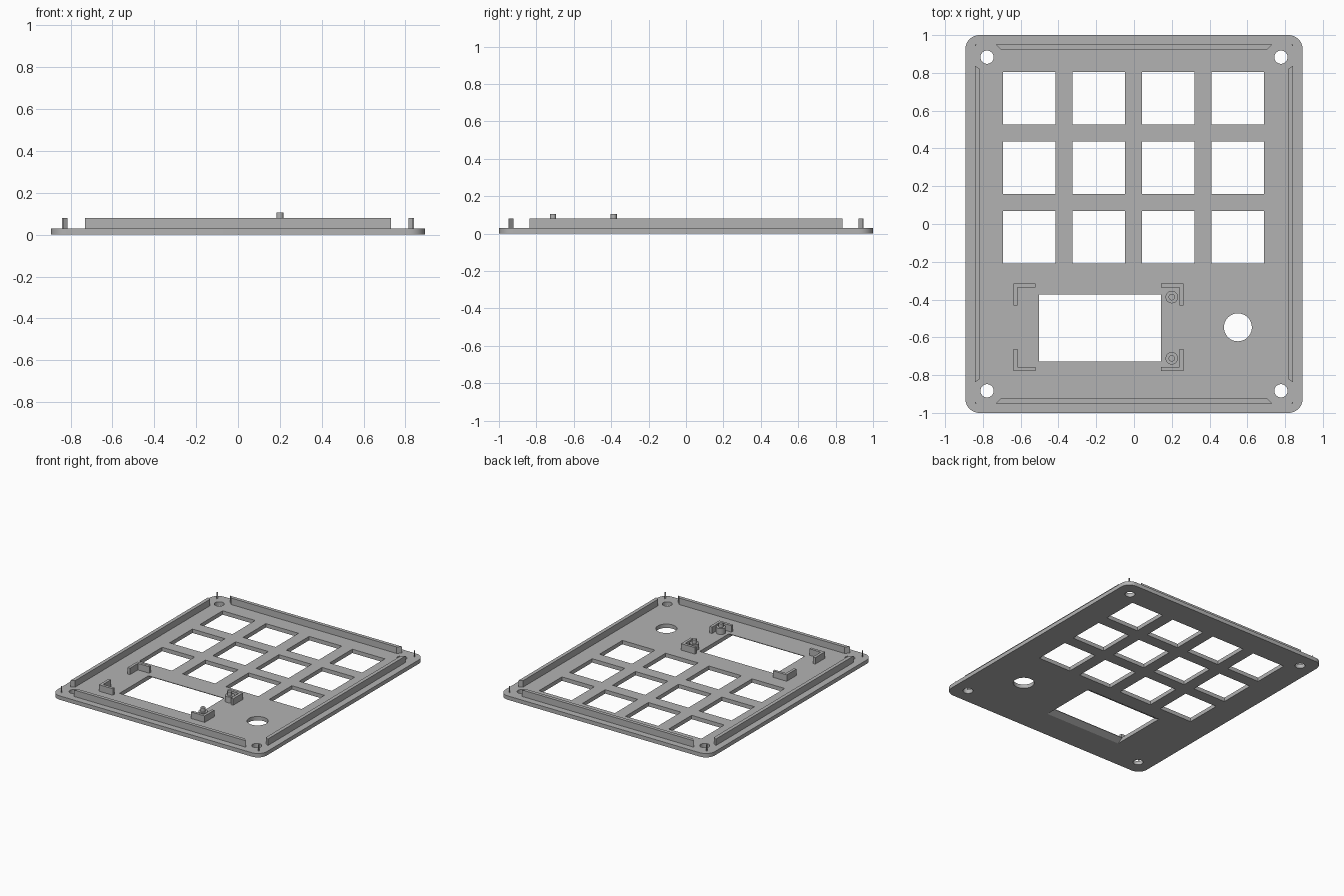
import bpy, bmesh, math
from mathutils import Matrix

cube = bpy.data.objects.get("Cube")
if cube:
    bpy.data.objects.remove(cube, do_unlink=True)

grey = bpy.data.materials.new("plain grey")
grey.use_nodes = True
COLOUR = (0.45, 0.45, 0.45, 1)
grey.diffuse_color = COLOUR
grey.node_tree.nodes["Principled BSDF"].inputs["Base Color"].default_value = COLOUR

PLATE, RIM = 0.03, 0.08     # top heights of the plate and of the rim
HALF_X, HALF_Y = 0.893, 1.0


def finish(name, bm):
    bmesh.ops.recalc_face_normals(bm, faces=bm.faces)
    mesh = bpy.data.meshes.new(name)
    bm.to_mesh(mesh)
    bm.free()
    mesh.materials.append(grey)
    ob = bpy.data.objects.new(name, mesh)
    bpy.context.collection.objects.link(ob)
    return ob


def prism(name, outline, z0, z1):
    """Upright solid with the given outline."""
    bm = bmesh.new()
    face = bm.faces.new([bm.verts.new((x, y, z0)) for x, y in outline])
    new = bmesh.ops.extrude_face_region(bm, geom=[face])["geom"]
    bmesh.ops.translate(bm, vec=(0, 0, z1 - z0),
                        verts=[v for v in new if isinstance(v, bmesh.types.BMVert)])
    return finish(name, bm)


def rect(x0, x1, y0, y1):
    return [(x0, y0), (x1, y0), (x1, y1), (x0, y1)]


def circle(cx, cy, r, n=40):
    return [(cx + r * math.cos(math.tau * i / n), cy + r * math.sin(math.tau * i / n))
            for i in range(n)]


def smooth(ob):
    bpy.ops.object.select_all(action='DESELECT')
    ob.select_set(True)
    bpy.context.view_layer.objects.active = ob
    bpy.ops.object.shade_smooth_by_angle(angle=math.radians(30))


# Plate with rounded corners
R, STEPS = 0.075, 10
outline = []
for k, (sx, sy) in enumerate([(1, 1), (-1, 1), (-1, -1), (1, -1)]):
    for i in range(STEPS + 1):
        a = math.pi / 2 * (k + i / STEPS)
        outline.append((sx * (HALF_X - R) + R * math.cos(a),
                        sy * (HALF_Y - R) + R * math.sin(a)))
plate = prism("face_plate", outline, 0, PLATE)

# Cutters: key openings, knob hole, screw holes, screen window
LOW, HIGH = -0.05, 0.1
cutters = []
for col in range(4):
    for row in range(3):
        x, y = -0.555 + 0.3685 * col, 0.665 - 0.368 * row
        cutters.append(prism("key_cutter", rect(x - .139, x + .139, y - .139, y + .139), LOW, HIGH))
cutters.append(prism("knob_cutter", circle(0.55, -0.547, 0.074), LOW, HIGH))
for sx in (-1, 1):
    for sy in (-1, 1):
        cutters.append(prism("screw_cutter", circle(sx * .778, sy * .883, .035), LOW, HIGH))
WX0, WX1, WY0, WY1 = -0.502, 0.143, -0.727, -0.372
cutters.append(prism("window_cutter", rect(WX0, WX1, WY0, WY1), LOW, HIGH))

# Window edge slopes outward towards the underside along its long sides
FLARE = 0.045
bm = bmesh.new()
low = [bm.verts.new((x, y, 0)) for x, y in rect(WX0, WX1, WY0 - FLARE, WY1 + FLARE)]
high = [bm.verts.new((x, y, PLATE - .004)) for x, y in rect(WX0, WX1, WY0, WY1)]
deep = [bm.verts.new((v.co.x, v.co.y, LOW)) for v in low]
for a, b in ((deep, low), (low, high)):
    for i in range(4):
        j = (i + 1) % 4
        bm.faces.new((a[i], a[j], b[j], b[i]))
bm.faces.new(high)
bm.faces.new(deep)
cutters.append(finish("window_flare_cutter", bm))

for cutter in cutters:
    mod = plate.modifiers.new("cut", 'BOOLEAN')
    mod.object = cutter
    mod.solver = 'EXACT'
    bpy.context.view_layer.objects.active = plate
    bpy.ops.object.modifier_apply(modifier=mod.name)
    bpy.data.objects.remove(cutter, do_unlink=True)
smooth(plate)

# Rim walls with mitred ends
for s, end in ((1, "back"), (-1, "front")):
    prism(f"{end}_rim", [(-.732, s * .95), (.732, s * .95), (.705, s * .923), (-.705, s * .923)],
          PLATE, RIM)
for s, side in ((1, "left"), (-1, "right")):
    prism(f"{side}_rim", [(s * .842, -.838), (s * .842, .838), (s * .814, .82), (s * .814, -.82)],
          PLATE, RIM)
    # Thin corner slivers of the rim
    for t, end in ((1, "back"), (-1, "front")):
        x, y = s * .842, t * .95
        prism(f"{end}_{side}_rim_corner", [(x, y), (x - s * .008, y), (x, y - t * .008)], PLATE, RIM)

# Screen corner brackets
T, ARM = 0.021, 0.118
for x, sx, side in ((-.639, 1, "right"), (.262, -1, "left")):
    for y, sy, end in ((-.314, -1, "back"), (-.779, 1, "front")):
        shape = [(0, 0), (ARM, 0), (ARM, T), (T, T), (T, ARM), (0, ARM)]
        prism(f"{end}_{side}_screen_bracket", [(x + sx * u, y + sy * v) for u, v in shape],
              PLATE, RIM)

# Locating posts with a thinner peg on top
for y, end in ((-.387, "back"), (-.711, "front")):
    smooth(prism(f"{end}_post", circle(.2, y, .033, 32), PLATE, .075))
    smooth(prism(f"{end}_peg", circle(.2, y, .017, 32), .075, .105))
